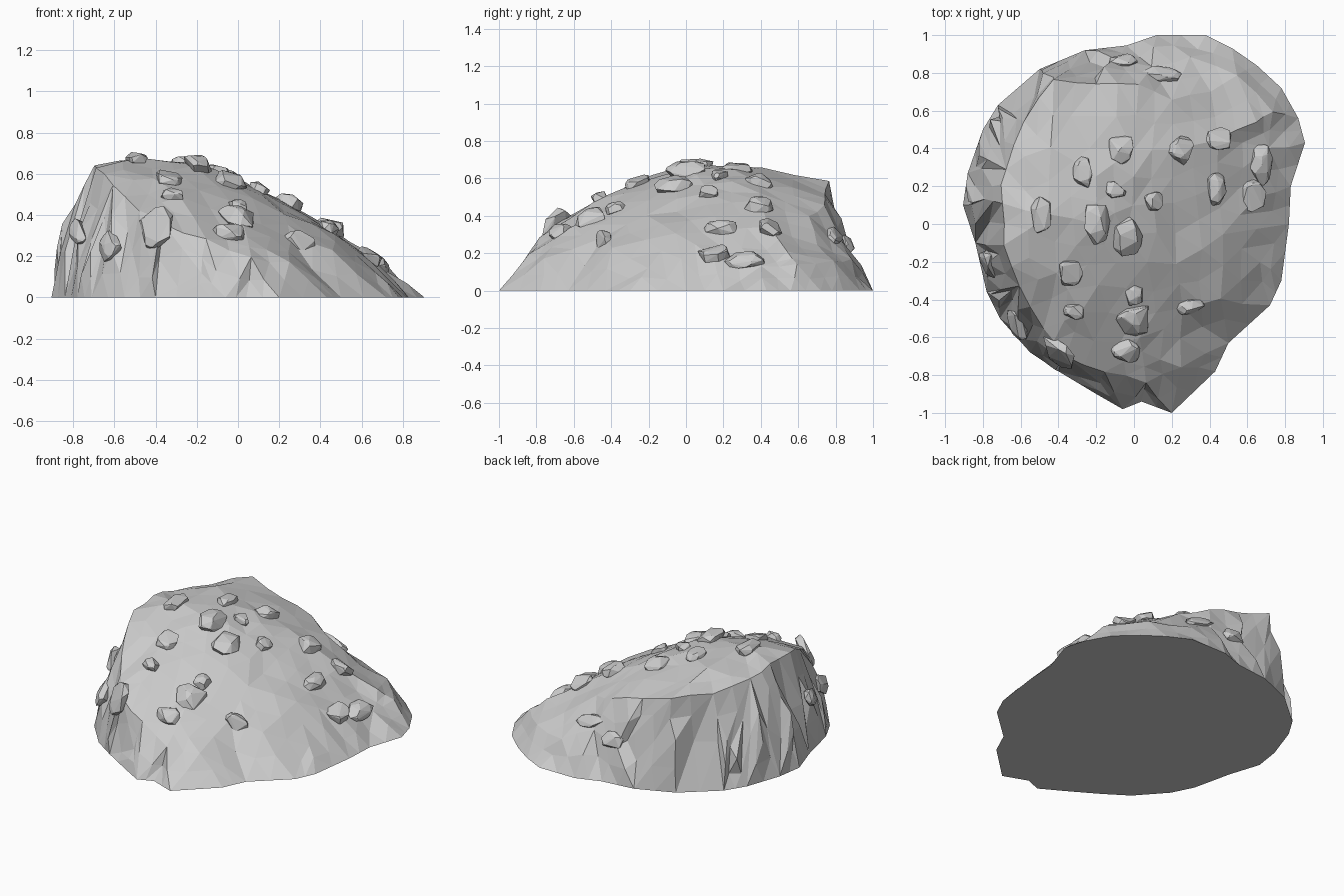
import bpy, bmesh, random
from mathutils import Vector
from mathutils.geometry import delaunay_2d_cdt
from mathutils.bvhtree import BVHTree

if "Cube" in bpy.data.objects:
    bpy.data.objects.remove(bpy.data.objects["Cube"])

random.seed(7)

# Footprint on the ground, clockwise from the back
outline = [(.12, 1), (.38, 1), (.52, .93), (.65, .84), (.78, .72), (.87, .56), (.905, .43), (.83, .2),
           (.82, 0), (.78, -.3), (.72, -.43), (.5, -.63), (.43, -.78), (.2, -1), (.04, -.94), (-.06, -.98),
           (-.2, -.9), (-.4, -.78), (-.55, -.68), (-.71, -.5), (-.78, -.36), (-.84, -.1), (-.905, .1),
           (-.88, .27), (-.8, .5), (-.72, .63), (-.5, .82), (-.26, .92), (-.04, .945)]

# Crest of the steep left, back and front cliffs
rim = [(-.36, -.7, .36), (-.48, -.55, .43), (-.6, -.33, .56), (-.69, -.12, .64), (-.7, .1, .64),
       (-.69, .3, .6), (-.57, .55, .575), (-.42, .765, .585), (-.2, .755, .53), (.02, .74, .46),
       (.2, .66, .39), (-.15, -.78, .28), (.06, -.84, .19)]

# Ledges part way down the cliffs
ledges = [(-.42, -.74, .18), (-.6, -.56, .22), (-.72, -.4, .22), (-.76, -.2, .3), (-.87, .12, .25),
          (-.8, .12, .45), (-.82, .36, .26), (-.68, .56, .31), (-.74, .55, .19), (-.46, .785, .33),
          (-.2, .81, .32), (-.1, .88, .22), (.1, .84, .27), (-.18, -.84, .13)]

# Top surface sloping to the right and the front, and the low rounded back lobe
top = [(-.45, .05, .665), (-.2, .25, .645), (-.45, .4, .65), (-.2, 0, .65), (-.4, -.25, .585), (0, .4, .57),
       (0, .1, .575), (-.1, -.2, .545), (-.28, -.46, .48), (0, -.5, .4), (.2, .4, .475), (.22, .1, .46),
       (.22, -.2, .4), (.25, -.45, .29), (.05, -.68, .29), (.25, -.75, .16), (.45, -.4, .22), (.45, .2, .335),
       (.48, -.05, .31), (.65, .15, .16), (.66, -.2, .13), (.45, .45, .335), (.64, .54, .205), (.72, .4, .12),
       (.4, .7, .25), (.3, .88, .16), (.55, .78, .16), (.74, .6, .13)]


def add_object(name, bm):
    bmesh.ops.recalc_face_normals(bm, faces=bm.faces)
    mesh = bpy.data.meshes.new(name)
    bm.to_mesh(mesh)
    obj = bpy.data.objects.new(name, mesh)
    bpy.context.collection.objects.link(obj)
    return obj


def jitter(amount):
    return Vector([random.uniform(-amount, amount) for _ in range(3)])


# Mound: triangulate the control points, then split and roughen the facets
inner = rim + ledges + top
flat = [Vector(p) for p in outline] + [Vector(p[:2]) for p in inner]
n = len(outline)
edges = [(i, (i + 1) % n) for i in range(n)]
edges += [(n + i, n + i + 1) for i in range(10)]
verts, _, faces, origins, _, _ = delaunay_2d_cdt(flat, edges, [], 1, 1e-5)
bm = bmesh.new()
made = []
for v, src in zip(verts, origins):
    k = src[0] if src else 0
    made.append(bm.verts.new((v.x, v.y, inner[k - n][2] if k >= n else 0)))
for f in faces:
    bm.faces.new([made[i] for i in f])
bmesh.ops.subdivide_edges(bm, edges=bm.edges[:], cuts=1, use_grid_fill=True, smooth=0.2)
bmesh.ops.triangulate(bm, faces=bm.faces)
bm.normal_update()
for v in bm.verts:
    if v.is_boundary:
        v.co.z = 0
    else:
        v.co += jitter(.011) + v.normal * random.uniform(-.03, .03) * (1 - abs(v.normal.z))
        v.co.z = max(v.co.z, .015)
    v.co.x = max(-.905, min(.905, v.co.x))
    v.co.y = max(-1, min(1, v.co.y))
tree = BVHTree.FromBMesh(bm)
bmesh.ops.holes_fill(bm, edges=[e for e in bm.edges if e.is_boundary], sides=0)
add_object("rock_mound", bm)


# Angular stones half buried in the surface: x, y, half width, half length
stones = [(-.2, .01, .085, .12), (-.49, .05, .06, .11), (-.27, .27, .06, .09), (-.07, .4, .08, .09),
          (.25, .39, .08, .08), (.43, .19, .065, .1), (.63, .15, .08, .09), (.67, .32, .07, .12),
          (.45, .45, .08, .07), (.1, .12, .06, .06), (-.04, -.07, .09, .11), (-.34, -.25, .075, .085),
          (-.31, -.46, .065, .05), (.01, -.5, .11, .1), (-.04, -.67, .09, .07), (0, -.38, .06, .06),
          (.3, -.44, .08, .05), (-.1, .18, .06, .06)]
# Larger chips on the cliffs
chips = [(-.4, -.68, .12, .12), (-.62, -.53, .08, .1), (-.77, -.21, .06, .09),
         (-.06, .86, .08, .06), (.15, .79, .12, .05)]


def stone(name, x, y, rx, ry, rz, upright):
    up = Vector((0, 0, 1))
    pos, normal, _, _ = tree.ray_cast(Vector((x, y, 2)), -up)
    tilt = up.rotation_difference(normal.lerp(up, upright))
    b = bmesh.new()
    for i in range(24):
        d = jitter(1).normalized()
        p = pos + tilt @ Vector((d.x * rx, d.y * ry, d.z * rz))
        p.z = max(p.z, .01)
        b.verts.new(p)
    hull = bmesh.ops.convex_hull(b, input=b.verts)
    inside = [g for g in hull["geom_interior"] if isinstance(g, bmesh.types.BMVert)]
    bmesh.ops.delete(b, geom=inside, context='VERTS')
    add_object(name, b)


for i, s in enumerate(stones):
    stone(f"surface_stone_{i + 1}", *s, min(.055, s[2] * .7), .35)
for i, s in enumerate(chips):
    stone(f"cliff_chip_{i + 1}", *s, .04, 0)
